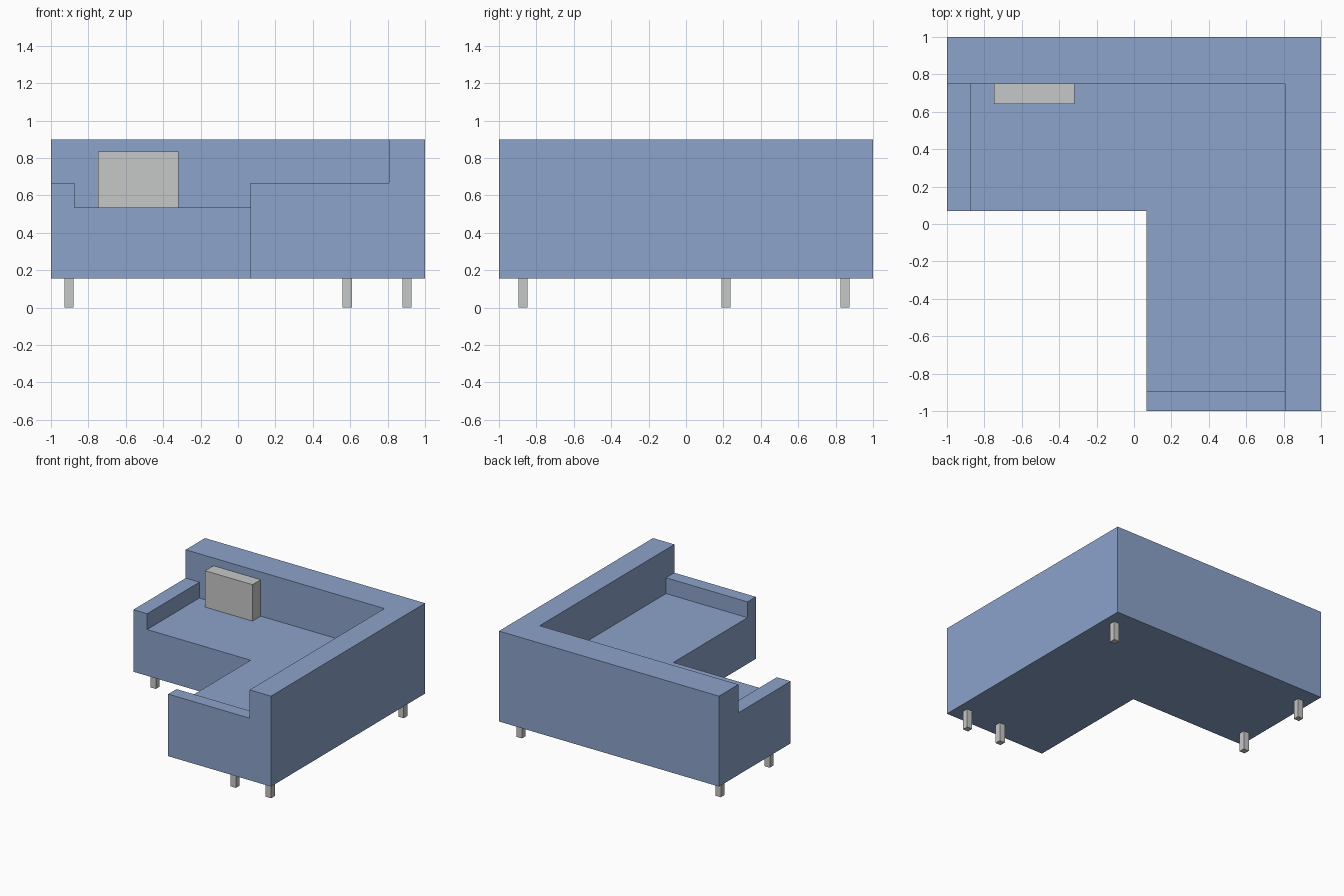
import bpy, bmesh

if "Cube" in bpy.data.objects:
    bpy.data.objects.remove(bpy.data.objects["Cube"])


def material(name, rgb):
    m = bpy.data.materials.new(name)
    m.diffuse_color = (*rgb, 1.0)
    m.use_nodes = True
    m.node_tree.nodes["Principled BSDF"].inputs["Base Color"].default_value = m.diffuse_color
    return m


BLUE = material("blue fabric", (0.263, 0.366, 0.597))
GREY = material("light grey", (0.565, 0.58, 0.572))


def prism(name, outline, z0, z1, mat):
    """Extrude a flat outline from z0 up to z1."""
    bm = bmesh.new()
    face = bm.faces.new([bm.verts.new((x, y, z0)) for x, y in outline])
    ext = bmesh.ops.extrude_face_region(bm, geom=[face], use_keep_orig=True)
    tops = [g for g in ext["geom"] if isinstance(g, bmesh.types.BMVert)]
    bmesh.ops.translate(bm, verts=tops, vec=(0, 0, z1 - z0))
    bmesh.ops.recalc_face_normals(bm, faces=bm.faces[:])
    mesh = bpy.data.meshes.new(name)
    bm.to_mesh(mesh)
    bm.free()
    mesh.materials.append(mat)
    ob = bpy.data.objects.new(name, mesh)
    bpy.context.collection.objects.link(ob)
    return ob


def box(name, x0, x1, y0, y1, z0, z1, mat):
    return prism(name, [(x0, y0), (x1, y0), (x1, y1), (x0, y1)], z0, z1, mat)


BASE, SEAT, ARM, TOP = 0.155, 0.535, 0.665, 0.898
BACK_X, BACK_Y = 0.806, 0.749          # inner faces of the two backrests
INNER_X, INNER_Y = 0.066, 0.07         # inside corner of the L

# Sofa body: L-shaped block, lowered to arm height, then hollowed to the seat
body = prism("sofa_body", [(-1, 1), (-1, INNER_Y), (INNER_X, INNER_Y),
                           (INNER_X, -1), (1, -1), (1, 1)], BASE, TOP, BLUE)
cutters = [
    box("arm_cutter", -1.2, BACK_X, -1.2, BACK_Y, ARM, 1.2, BLUE),
    box("seat_cutter", -0.875, BACK_X, -0.892, BACK_Y, SEAT, 1.1, BLUE),
]
bpy.context.view_layer.objects.active = body
for cutter in cutters:
    cutter.hide_render = True
    mod = body.modifiers.new(cutter.name, 'BOOLEAN')
    mod.operation = 'DIFFERENCE'
    mod.solver = 'EXACT'
    mod.object = cutter
    bpy.ops.object.modifier_apply(modifier=mod.name)
for cutter in cutters:
    bpy.data.objects.remove(cutter)

# Cushion leaning on the rear backrest
box("cushion", -0.748, -0.318, 0.642, BACK_Y, SEAT, 0.834, GREY)

# Five square legs
LEGS = {
    "rear_right_leg": (0.904, 0.85),
    "rear_left_leg": (-0.904, 0.85),
    "middle_left_leg": (-0.904, 0.214),
    "front_inner_leg": (0.584, -0.872),
    "front_right_leg": (0.904, -0.872),
}
R = 0.0245
for name, (x, y) in LEGS.items():
    box(name, x - R, x + R, y - R, y + R, 0, BASE, GREY)
